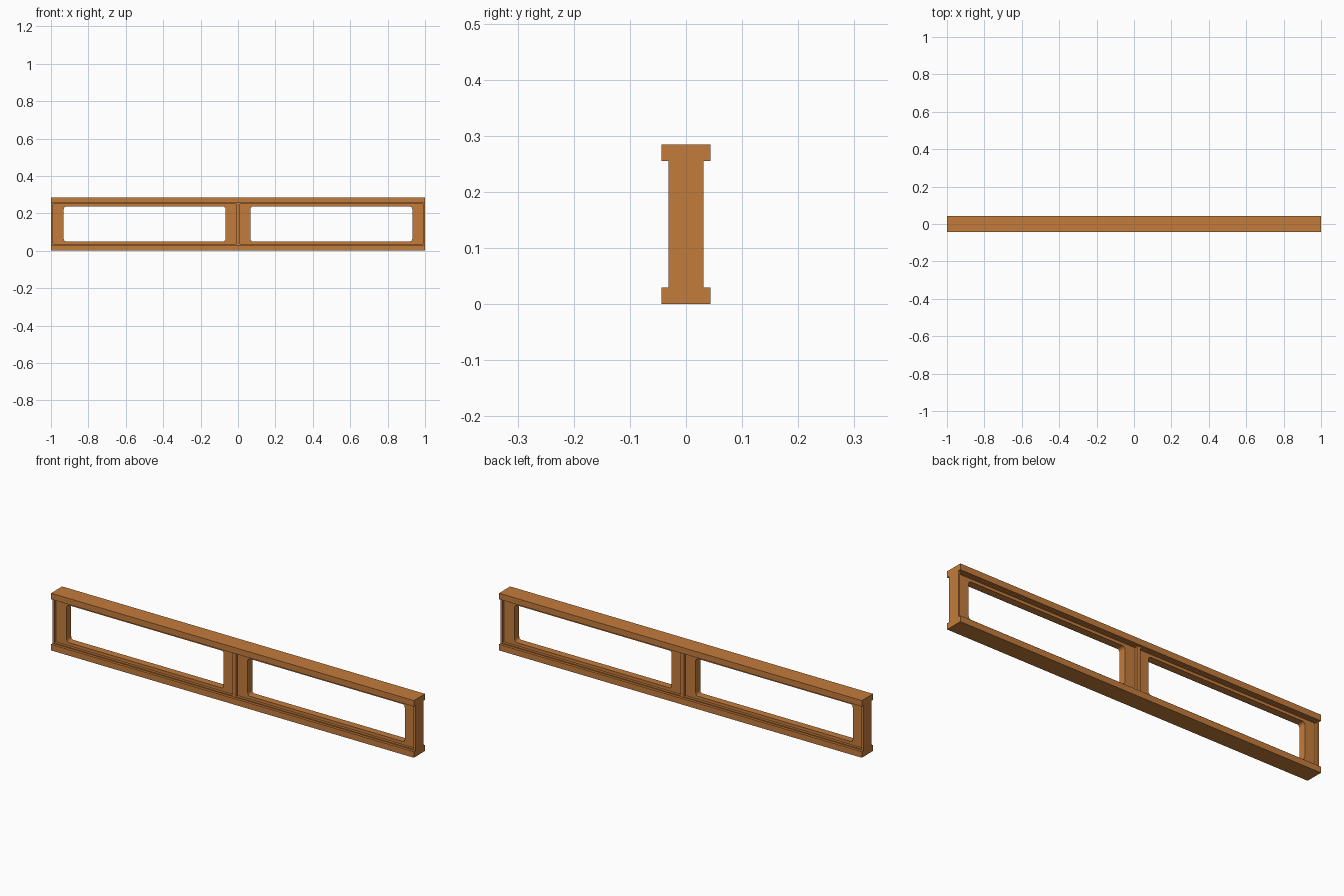
import bpy, bmesh, math

if "Cube" in bpy.data.objects:
    bpy.data.objects.remove(bpy.data.objects["Cube"])

wood = bpy.data.materials.new("warm_brown")
wood.diffuse_color = (0.55, 0.2, 0.045, 1)
wood.use_nodes = True
wood.node_tree.nodes["Principled BSDF"].inputs["Base Color"].default_value = wood.diffuse_color

RAIL_LOW, RAIL_HIGH, HEIGHT = 0.03, 0.255, 0.285
RAIL_Y, FRAME_Y, PANEL_Y = 0.044, 0.031, 0.018
LIP = 0.005


def box(name, x0, x1, half_y, z0, z1):
    bm = bmesh.new()
    bmesh.ops.create_cube(bm, size=1)
    for v in bm.verts:
        v.co.x = x1 if v.co.x > 0 else x0
        v.co.y = half_y if v.co.y > 0 else -half_y
        v.co.z = z1 if v.co.z > 0 else z0
    me = bpy.data.meshes.new(name)
    bm.to_mesh(me)
    bm.free()
    ob = bpy.data.objects.new(name, me)
    bpy.context.collection.objects.link(ob)
    me.materials.append(wood)
    return ob


def rounded_rect(x0, x1, z0, z1, r, steps=5):
    pts = []
    corners = [(x1 - r, z1 - r), (x0 + r, z1 - r), (x0 + r, z0 + r), (x1 - r, z0 + r)]
    for i, (cx, cz) in enumerate(corners):
        for k in range(steps + 1):
            a = math.radians(90 * (i + k / steps))
            pts.append((cx + r * math.cos(a), cz + r * math.sin(a)))
    return pts


def panel(name, loops, half_y):
    # filled flat outline with a hole, extruded in depth
    cu = bpy.data.curves.new(name, 'CURVE')
    cu.dimensions = '2D'
    cu.fill_mode = 'BOTH'
    cu.extrude = half_y
    for pts in loops:
        sp = cu.splines.new('POLY')
        sp.points.add(len(pts) - 1)
        for p, (x, z) in zip(sp.points, pts):
            p.co = (x, z, 0, 1)
        sp.use_cyclic_u = True
    cu.materials.append(wood)
    ob = bpy.data.objects.new(name, cu)
    ob.rotation_euler.x = math.pi / 2
    bpy.context.collection.objects.link(ob)
    bpy.ops.object.select_all(action='DESELECT')
    ob.select_set(True)
    bpy.context.view_layer.objects.active = ob
    bpy.ops.object.convert(target='MESH')


# top and bottom rails
box("bottom_rail", -1, 1, RAIL_Y, 0, RAIL_LOW)
box("top_rail", -1, 1, RAIL_Y, RAIL_HIGH, HEIGHT)

# upright posts at both ends and in the middle
posts = {"left_post": (-1, -0.99), "middle_post": (-0.01, 0.01), "right_post": (0.99, 1)}
for name, (x0, x1) in posts.items():
    box(name, x0, x1, FRAME_Y, RAIL_LOW, RAIL_HIGH)

# two bays: thin frame lips and a recessed panel with a rounded opening
for side, x0, o0 in (("left", -0.99, -0.932), ("right", 0.01, 0.066)):
    x1, o1 = x0 + 0.98, o0 + 0.866
    box(side + "_lower_lip", x0, x1, FRAME_Y, RAIL_LOW, RAIL_LOW + LIP)
    box(side + "_upper_lip", x0, x1, FRAME_Y, RAIL_HIGH - LIP, RAIL_HIGH)
    z0, z1 = RAIL_LOW + LIP, RAIL_HIGH - LIP
    outer = [(x0, z0), (x1, z0), (x1, z1), (x0, z1)]
    panel(side + "_panel", [outer, rounded_rect(o0, o1, 0.05, 0.236, 0.014)], PANEL_Y)
